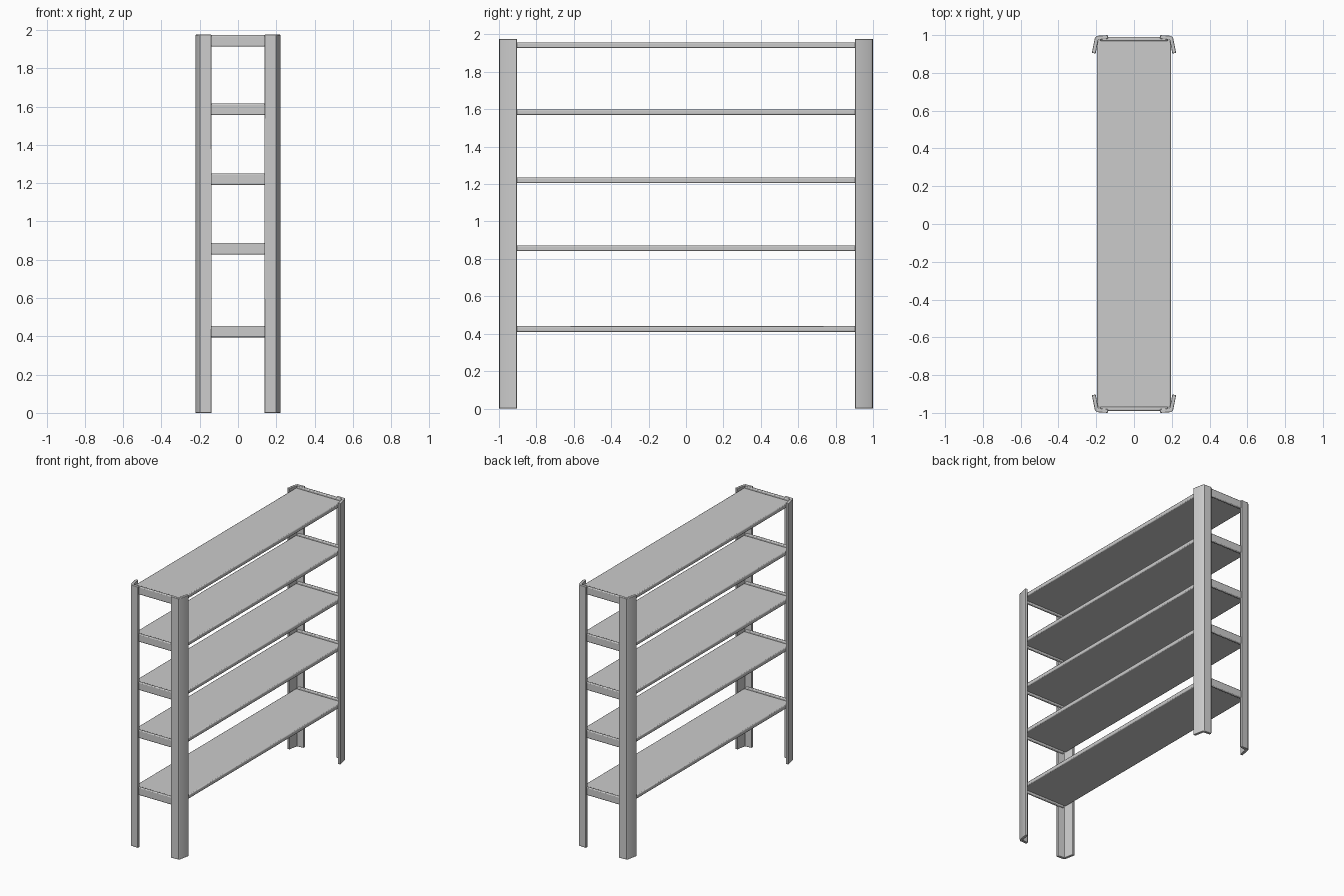
import bpy, bmesh
from math import radians

if "Cube" in bpy.data.objects:
    bpy.data.objects.remove(bpy.data.objects["Cube"])


def finish(bm, name, bevel):
    """Turn a bmesh into a softly bevelled, smooth shaded object."""
    bmesh.ops.recalc_face_normals(bm, faces=bm.faces)
    me = bpy.data.meshes.new(name)
    bm.to_mesh(me)
    bm.free()
    ob = bpy.data.objects.new(name, me)
    bpy.context.collection.objects.link(ob)
    bpy.ops.object.select_all(action='DESELECT')
    ob.select_set(True)
    bpy.context.view_layer.objects.active = ob
    bpy.ops.object.shade_smooth_by_angle(angle=radians(40))
    mod = ob.modifiers.new("soft_edges", 'BEVEL')
    mod.width = bevel
    mod.segments = 2
    mod.limit_method = 'ANGLE'
    mod.angle_limit = radians(50)
    return ob


def box(name, size, loc, bevel):
    bm = bmesh.new()
    bmesh.ops.create_cube(bm, size=1)
    bmesh.ops.scale(bm, vec=size, verts=bm.verts)
    bmesh.ops.translate(bm, vec=loc, verts=bm.verts)
    return finish(bm, name, bevel)


def angle_post(name, sx, sy):
    """Slightly splayed L-section upright, mirrored to its corner."""
    bm = bmesh.new()
    face = bm.faces.new([bm.verts.new((sx * x, sy * y, 0)) for x, y in PROFILE])
    ext = bmesh.ops.extrude_face_region(bm, geom=[face], use_keep_orig=True)
    top = [g for g in ext["geom"] if isinstance(g, bmesh.types.BMVert)]
    bmesh.ops.translate(bm, vec=(0, 0, POST_H), verts=top)
    return finish(bm, name, 0.003)


POST_H = 1.975
PROFILE = [(0.138, 1.0), (0.198, 0.996), (0.207, 0.986), (0.223, 0.905),
           (0.203, 0.903), (0.189, 0.976), (0.138, 0.98)]
SHELF_Z = [0.425, 0.857, 1.22, 1.585, 1.943]

# Corner posts
for sy, end in ((-1, "front"), (1, "back")):
    for sx, side in ((-1, "left"), (1, "right")):
        angle_post(f"{end}_{side}_post", sx, sy)

# Shelf boards with a taller cross bar at each end
for i, z in enumerate(SHELF_Z, 1):
    box(f"shelf_{i}", (0.39, 1.945, 0.03), (0, 0, z), 0.006)
    for sy, end in ((-1, "front"), (1, "back")):
        box(f"{end}_cross_bar_{i}", (0.36, 0.02, 0.06), (0, sy * 0.979, z), 0.006)
